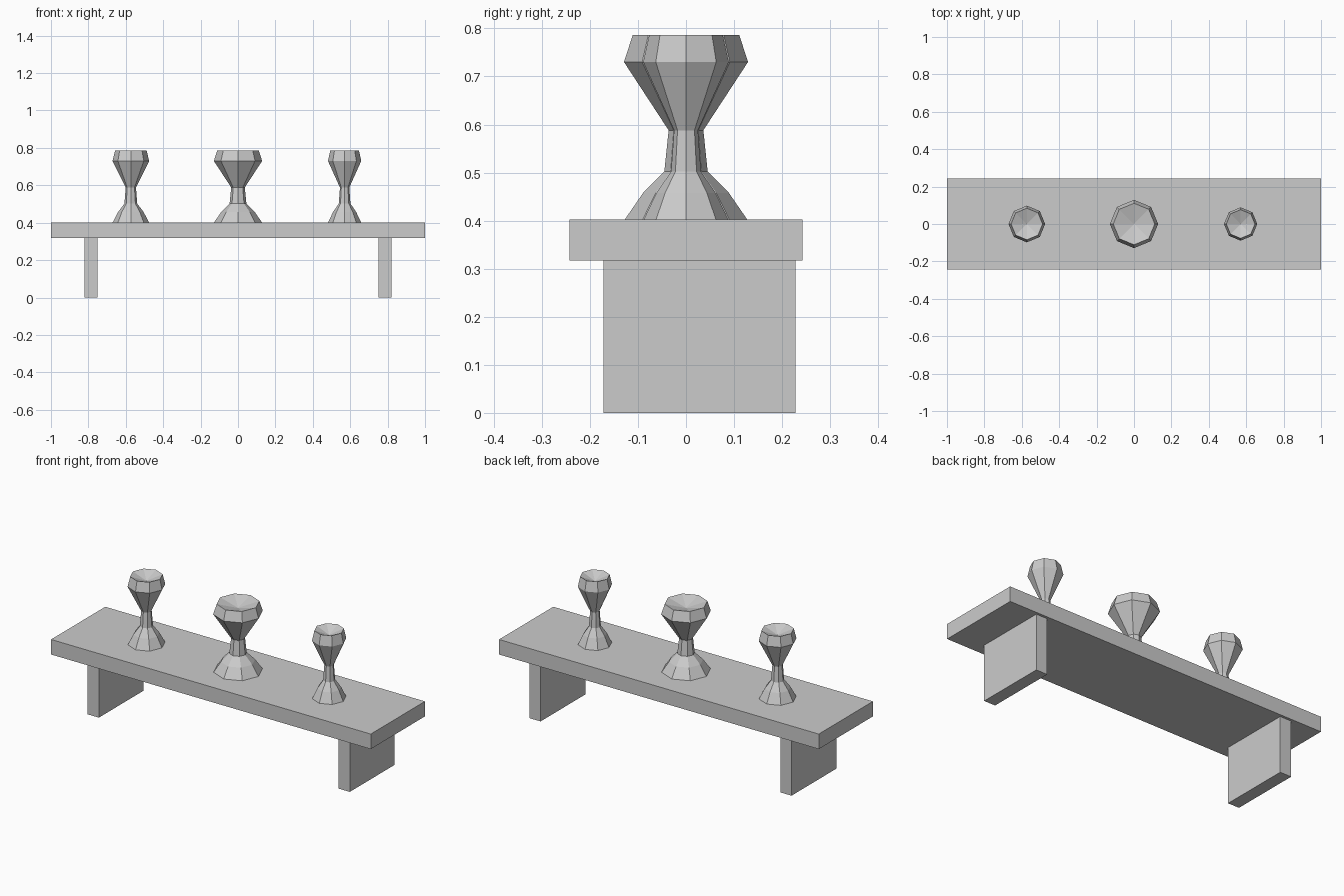
import bpy
import bmesh
from math import cos, sin, tau
from mathutils import Vector

default_cube = bpy.data.objects.get("Cube")
if default_cube:
    bpy.data.objects.remove(default_cube, do_unlink=True)

# One plain grey for everything
grey = bpy.data.materials.new("plain_grey")
grey.use_nodes = True
colour = (0.6, 0.6, 0.6, 1.0)
grey.diffuse_color = colour
grey.node_tree.nodes["Principled BSDF"].inputs["Base Color"].default_value = colour


def finish(name, bm):
    bmesh.ops.recalc_face_normals(bm, faces=bm.faces)
    mesh = bpy.data.meshes.new(name)
    bm.to_mesh(mesh)
    bm.free()
    mesh.materials.append(grey)
    obj = bpy.data.objects.new(name, mesh)
    bpy.context.collection.objects.link(obj)
    return obj


def box(name, low, high):
    low, high = Vector(low), Vector(high)
    bm = bmesh.new()
    bmesh.ops.create_cube(bm, size=1)
    bmesh.ops.scale(bm, vec=high - low, verts=bm.verts)
    bmesh.ops.translate(bm, vec=(low + high) / 2, verts=bm.verts)
    return finish(name, bm)


# Goblet outline: (fraction of full radius, height)
OUTLINE = [(1, 0.40), (0.69, 0.458), (0.35, 0.502), (0.28, 0.588),
           (1, 0.73), (0.86, 0.786)]
BOWL_BOTTOM = 0.755
SIDES = 8


def goblet(name, x, radius):
    bm = bmesh.new()
    rings = [[bm.verts.new((x + radius * r * cos(tau * i / SIDES),
                            radius * r * sin(tau * i / SIDES), z))
              for i in range(SIDES)] for r, z in OUTLINE]
    centre = bm.verts.new((x, 0, BOWL_BOTTOM))
    for i in range(SIDES):
        j = (i + 1) % SIDES
        for a, b in zip(rings, rings[1:]):
            bm.faces.new((a[i], a[j], b[j], b[i]))
        # Shallow faceted bowl
        bm.faces.new((rings[-1][i], rings[-1][j], centre))
    bm.faces.new(rings[0][::-1])
    return finish(name, bm)


# Bench top and its two panel legs
box("bench_top", (-1, -0.242, 0.317), (1, 0.242, 0.402))
for side, name in ((-1, "right_leg"), (1, "left_leg")):
    x = 0.785 * side
    box(name, (x - 0.035, -0.172, 0), (x + 0.035, 0.228, 0.317))

# Three goblets of equal height and different widths
goblet("right_goblet", -0.573, 0.098)
goblet("middle_goblet", 0, 0.129)
goblet("left_goblet", 0.57, 0.089)
